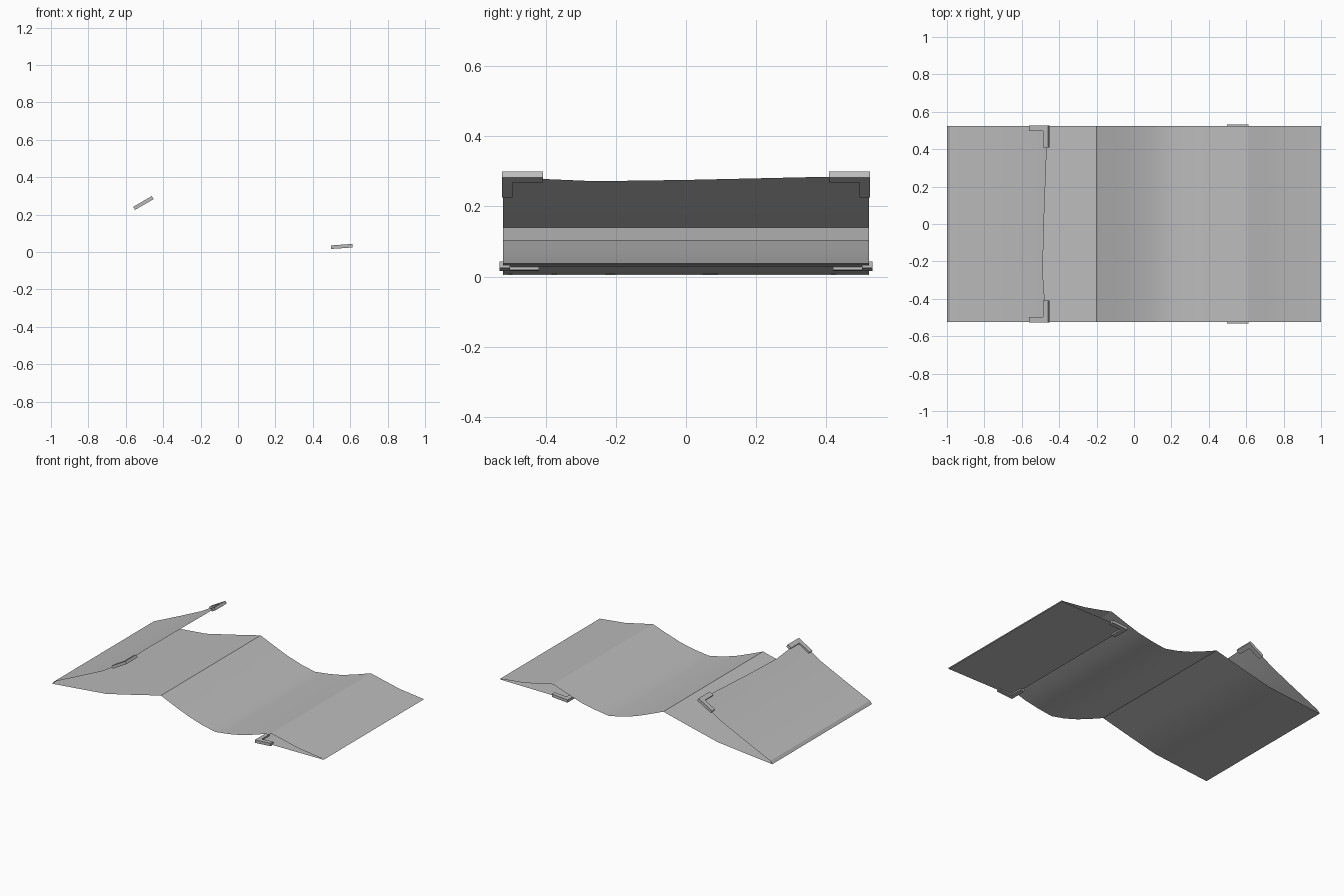
import bpy, bmesh, math
from mathutils import Vector, Matrix

cube = bpy.data.objects.get("Cube")
if cube:
    bpy.data.objects.remove(cube, do_unlink=True)


def material(name, value):
    m = bpy.data.materials.new(name)
    m.use_nodes = True
    col = (value, value, value, 1)
    m.diffuse_color = col
    m.node_tree.nodes["Principled BSDF"].inputs["Base Color"].default_value = col
    return m


grey = material("paper grey", 0.5)


def finish(name, bm):
    me = bpy.data.meshes.new(name)
    bm.to_mesh(me)
    bm.free()
    ob = bpy.data.objects.new(name, me)
    bpy.context.collection.objects.link(ob)
    me.materials.append(grey)
    return ob


def smooth(ob, degrees):
    bpy.ops.object.select_all(action='DESELECT')
    ob.select_set(True)
    bpy.context.view_layer.objects.active = ob
    bpy.ops.object.shade_smooth_by_angle(angle=math.radians(degrees))


# Folded sheet: raised end flap, wavy middle, tucked end flap
HALF = 0.523
flap = [(-0.63, 0.187), (-0.8, 0.107), (-0.985, 0.023)]
wave = [(-1, 0.005), (-0.8, 0.024), (-0.6, 0.044), (-0.4, 0.091), (-0.2, 0.14),
        (-0.1, 0.097), (0, 0.057), (0.1, 0.026), (0.2, 0.005), (0.3, 0.018),
        (0.4, 0.037), (0.5, 0.068), (0.61, 0.105), (0.72, 0.08), (0.82, 0.058), (1, 0.037)]
tuck = [(0.995, 0.033), (0.8, 0.032), (0.61, 0.031), (0.51, 0.027)]
# Sagging free edge of the raised flap: (y, x)
edge = [(-HALF, -0.468), (-0.4, -0.478), (-0.26, -0.488), (0, -0.482), (0.4, -0.467), (HALF, -0.465)]

bm = bmesh.new()
rows = []
for y, x in edge:
    tip = (x, 0.187 + (x + 0.63) * 0.6)
    rows.append([bm.verts.new((px, y, pz)) for px, pz in [tip] + flap + wave + tuck])
for a, b in zip(rows, rows[1:]):
    for i in range(len(a) - 1):
        bm.faces.new((a[i], a[i + 1], b[i + 1], b[i]))
sheet = finish("folded_sheet", bm)
smooth(sheet, 22)


# L-shaped corner clips, extruded flat and tilted onto the flap corners
def corner_clip(name, outer, inner, length, arm, thick, centre, tilt, side):
    # local u runs along the flap from its free corner, v is across the sheet
    pts = [(0, outer), (length, outer), (length, outer - arm),
           (arm, outer - arm), (arm, inner), (0, inner)]
    bm = bmesh.new()
    face = bm.faces.new([bm.verts.new((u, v * side, -thick / 2)) for u, v in pts])
    new = bmesh.ops.extrude_face_region(bm, geom=[face])["geom"]
    bmesh.ops.translate(bm, vec=(0, 0, thick),
                        verts=[g for g in new if isinstance(g, bmesh.types.BMVert)])
    bmesh.ops.recalc_face_normals(bm, faces=bm.faces)
    bm.transform(Matrix.Translation(Vector(centre)) @ Matrix.Rotation(tilt, 4, 'Y'))
    return finish(name, bm)


for side, label in ((-1, "front"), (1, "back")):
    corner_clip("raised_clip_" + label, 0.526, 0.408, 0.115, 0.03, 0.019,
                (-0.456, 0, 0.291), math.radians(180 - 30), side)
    corner_clip("tucked_clip_" + label, 0.533, 0.42, 0.115, 0.03, 0.019,
                (0.497, 0, 0.026), math.radians(-4), side)
